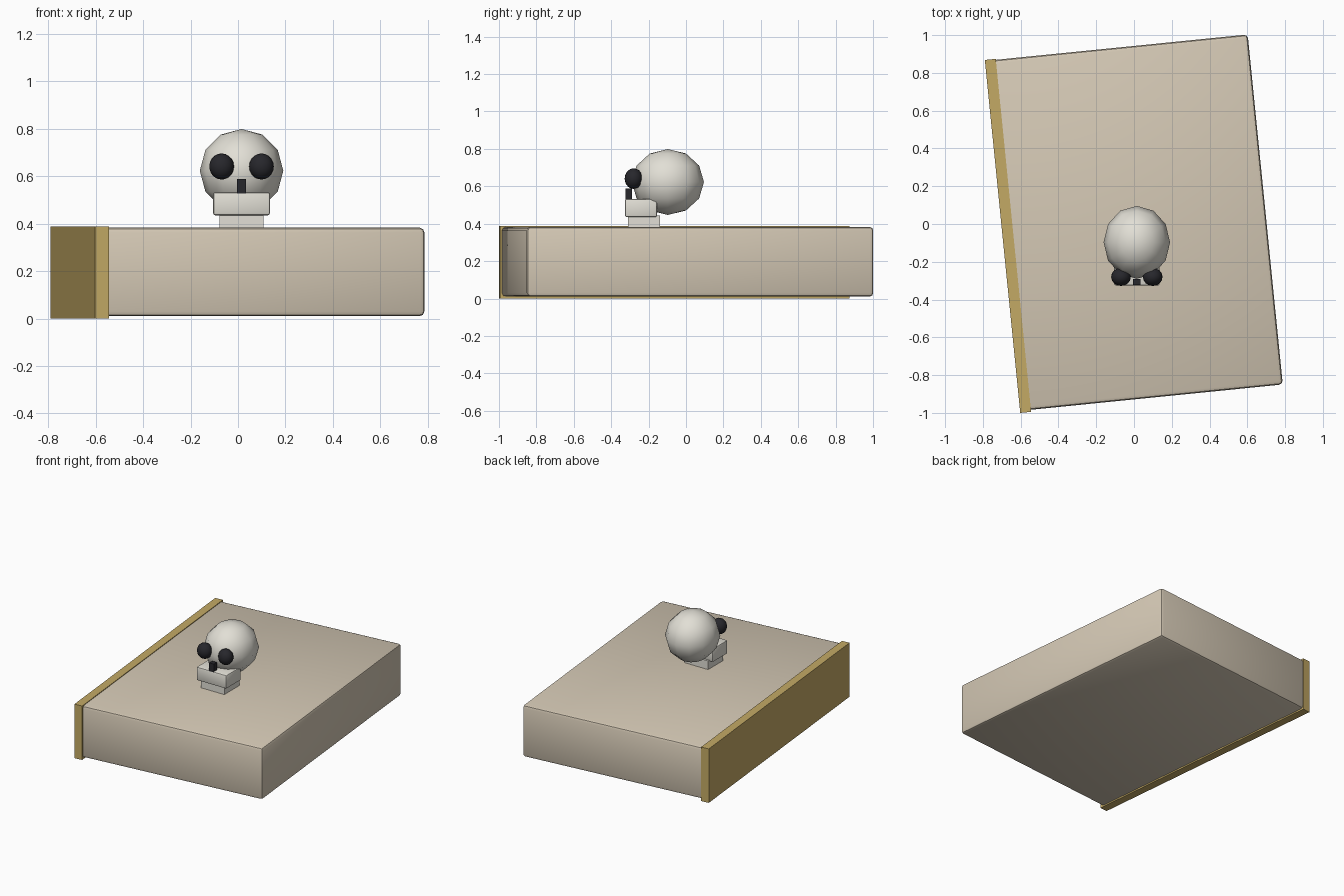
import bpy, math
from mathutils import Matrix, Vector

if "Cube" in bpy.data.objects:
    bpy.data.objects.remove(bpy.data.objects["Cube"])


def material(name, r, g, b):
    m = bpy.data.materials.new(name)
    m.diffuse_color = (r, g, b, 1)
    m.use_nodes = True
    m.node_tree.nodes["Principled BSDF"].inputs["Base Color"].default_value = m.diffuse_color
    return m


PAPER = material("paper", 0.66, 0.58, 0.46)
GOLD = material("gold", 0.55, 0.40, 0.13)
BONE = material("bone", 0.76, 0.74, 0.67)
DARK = material("dark", 0.02, 0.02, 0.025)


def finish(ob, name, mat, angle=40):
    ob.name = name
    ob.data.materials.append(mat)
    bpy.ops.object.shade_smooth_by_angle(angle=math.radians(angle))
    return ob


def box(name, lo, hi, mat, bevel=0.0, turn=0.0):
    """Box between two corners, turned about the world z axis."""
    lo, hi = Vector(lo), Vector(hi)
    spin = Matrix.Rotation(turn, 3, 'Z')
    bpy.ops.mesh.primitive_cube_add(size=1, location=spin @ ((lo + hi) / 2),
                                    rotation=(0, 0, turn))
    ob = bpy.context.object
    ob.scale = hi - lo
    bpy.ops.object.transform_apply(location=False, rotation=False, scale=True)
    if bevel:
        mod = ob.modifiers.new("bevel", 'BEVEL')
        mod.width = bevel
        mod.segments = 2
        bpy.ops.object.modifier_apply(modifier=mod.name)
    return finish(ob, name, mat)


def ball(name, center, radii, segments, rings, mat):
    bpy.ops.mesh.primitive_uv_sphere_add(segments=segments, ring_count=rings,
                                         radius=1, location=center)
    ob = bpy.context.object
    ob.scale = radii
    bpy.ops.object.transform_apply(location=False, rotation=False, scale=True)
    return finish(ob, name, mat, 60)


# Thick book lying flat, turned slightly
TURN = 0.1
box("page_block", (-0.685, -0.924, 0.01), (0.699, 0.938, 0.383), PAPER, 0.02, TURN)
box("book_spine", (-0.699, -0.935, 0.0), (-0.641, 0.943, 0.388), GOLD, 0, TURN)

# Skull resting on the book
CX = 0.015
ball("cranium", (CX, -0.097, 0.623), (0.176, 0.193, 0.176), 12, 6, BONE)
box("upper_jaw", (CX - 0.12, -0.326, 0.435), (CX + 0.12, -0.155, 0.533), BONE, 0.01)
box("lower_jaw", (CX - 0.093, -0.31, 0.378), (CX + 0.093, -0.14, 0.445), BONE)
box("nose_hole", (CX - 0.019, -0.324, 0.525), (CX + 0.019, -0.29, 0.588), DARK)
for side, label in ((-1, "left"), (1, "right")):
    ball(label + "_eye_socket", (CX + side * 0.084, -0.28, 0.641),
         (0.052, 0.048, 0.055), 16, 10, DARK)
